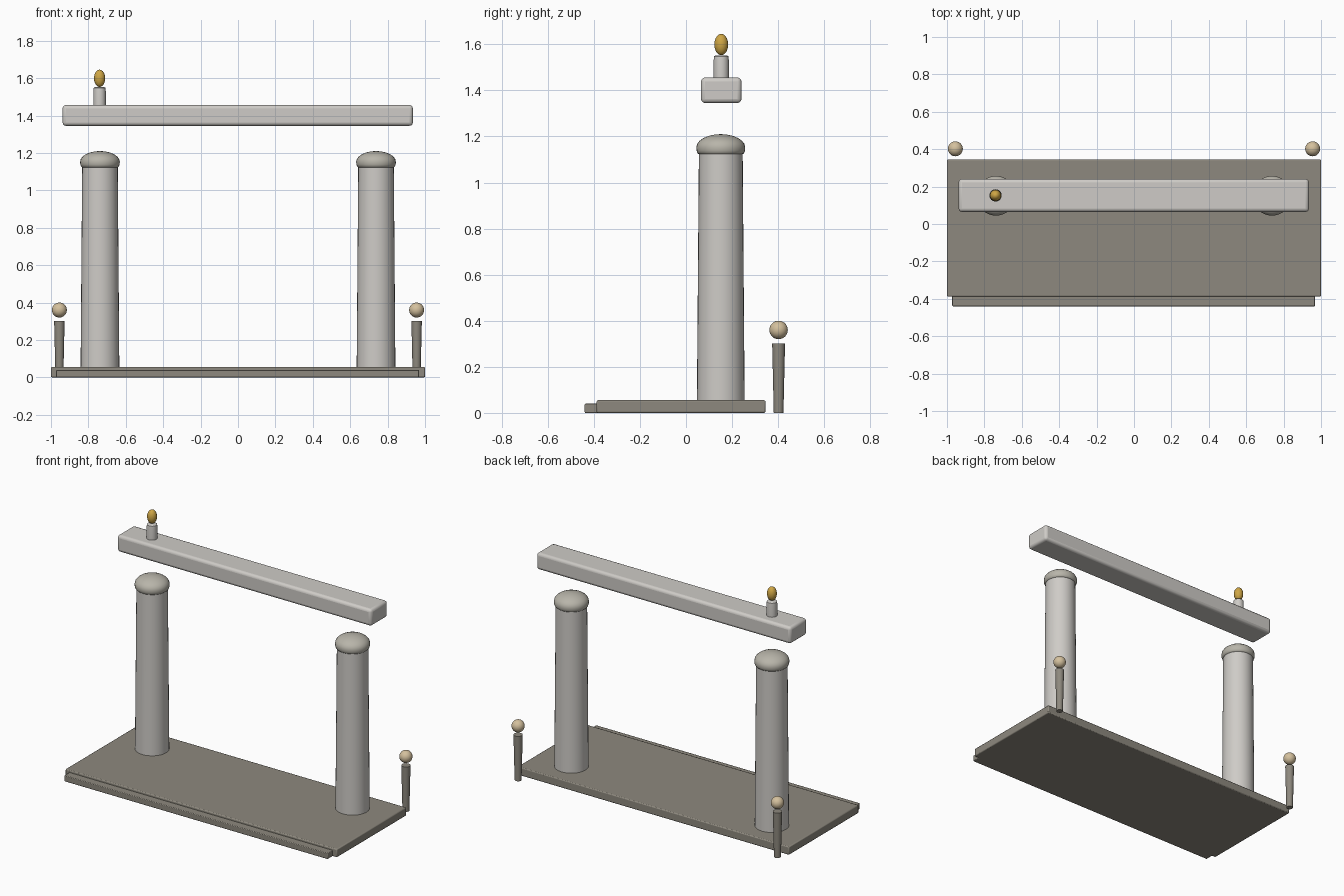
import bpy, math

if "Cube" in bpy.data.objects:
    bpy.data.objects.remove(bpy.data.objects["Cube"])

def mat(name, c):
    m = bpy.data.materials.new(name)
    m.diffuse_color = (*c, 1)
    m.use_nodes = True
    m.node_tree.nodes["Principled BSDF"].inputs["Base Color"].default_value = m.diffuse_color
    return m

stone = mat("pale_stone", (0.62, 0.60, 0.57))
slab = mat("dark_stone", (0.27, 0.25, 0.21))
cap = mat("cap_stone", (0.48, 0.46, 0.40))
tan = mat("tan_knob", (0.66, 0.53, 0.34))
gold = mat("gold_flame", (0.62, 0.38, 0.06))

def finish(name, m, angle=40):
    o = bpy.context.object
    o.name = name
    o.data.materials.clear()
    o.data.materials.append(m)
    bpy.ops.object.shade_smooth_by_angle(angle=math.radians(angle))
    return o

def box(name, x0, x1, y0, y1, z0, z1, bevel, m, seg=2):
    bpy.ops.mesh.primitive_cube_add(size=1, location=((x0+x1)/2, (y0+y1)/2, (z0+z1)/2))
    o = bpy.context.object
    o.scale = (x1-x0, y1-y0, z1-z0)
    bpy.ops.object.transform_apply(location=False, rotation=False, scale=True)
    finish(name, m)
    b = o.modifiers.new("bevel", 'BEVEL')
    b.width, b.segments = bevel, seg
    return o

def lathe(name, x, y, profile, m, n=32):
    # revolve an (r, z) profile, closing both ends
    verts = [(r*math.cos(2*math.pi*i/n), r*math.sin(2*math.pi*i/n), z)
             for r, z in profile for i in range(n)]
    faces = [(k*n+i, k*n+(i+1) % n, (k+1)*n+(i+1) % n, (k+1)*n+i)
             for k in range(len(profile)-1) for i in range(n)]
    faces += [tuple(reversed(range(n))), tuple(range((len(profile)-1)*n, len(profile)*n))]
    me = bpy.data.meshes.new(name)
    me.from_pydata(verts, [], faces)
    o = bpy.data.objects.new(name, me)
    bpy.context.collection.objects.link(o)
    o.location = (x, y, 0)
    bpy.ops.object.select_all(action='DESELECT')
    bpy.context.view_layer.objects.active = o
    o.select_set(True)
    return finish(name, m)

def ball(name, loc, r, rz, m):
    bpy.ops.mesh.primitive_uv_sphere_add(segments=24, ring_count=16, radius=1, location=loc)
    bpy.context.object.scale = (r, r, rz)
    bpy.ops.object.transform_apply(location=False, rotation=False, scale=True)
    return finish(name, m)

# Platform and front step
box("platform", -1, 1, -0.388, 0.345, 0, 0.055, 0.006, slab)
box("front_step", -0.972, 0.968, -0.44, -0.36, 0, 0.04, 0.004, slab)

# Pillars with domed caps, and knobbed rear posts
for s, side in ((-1, "left"), (1, "right")):
    lathe(f"pillar_{side}", s*0.738, 0.151, [(0.104, 0.002), (0.095, 1.14)], stone)
    dome = [(0.106*math.cos(a), 1.153+0.057*math.sin(a))
            for a in (math.radians(d) for d in (0, 15, 30, 45, 60, 75, 88))]
    lathe(f"pillar_cap_{side}", s*0.738, 0.151,
          [(0.094, 1.122), (0.101, 1.127), (0.105, 1.138)] + dome, cap)
    lathe(f"rear_post_{side}", s*0.955, 0.402, [(0.021, 0), (0.028, 0.302)], slab, 20)
    ball(f"post_knob_{side}", (s*0.955, 0.402, 0.36), 0.04, 0.04, tan)

# Floating lintel with a candle
box("lintel", -0.938, 0.935, 0.065, 0.241, 1.345, 1.456, 0.018, stone, 3)
lathe("candle", -0.74, 0.153, [(0.033, 1.45), (0.033, 1.53), (0.031, 1.548), (0.026, 1.552)], stone, 24)
ball("flame", (-0.74, 0.153, 1.599), 0.03, 0.046, gold)
